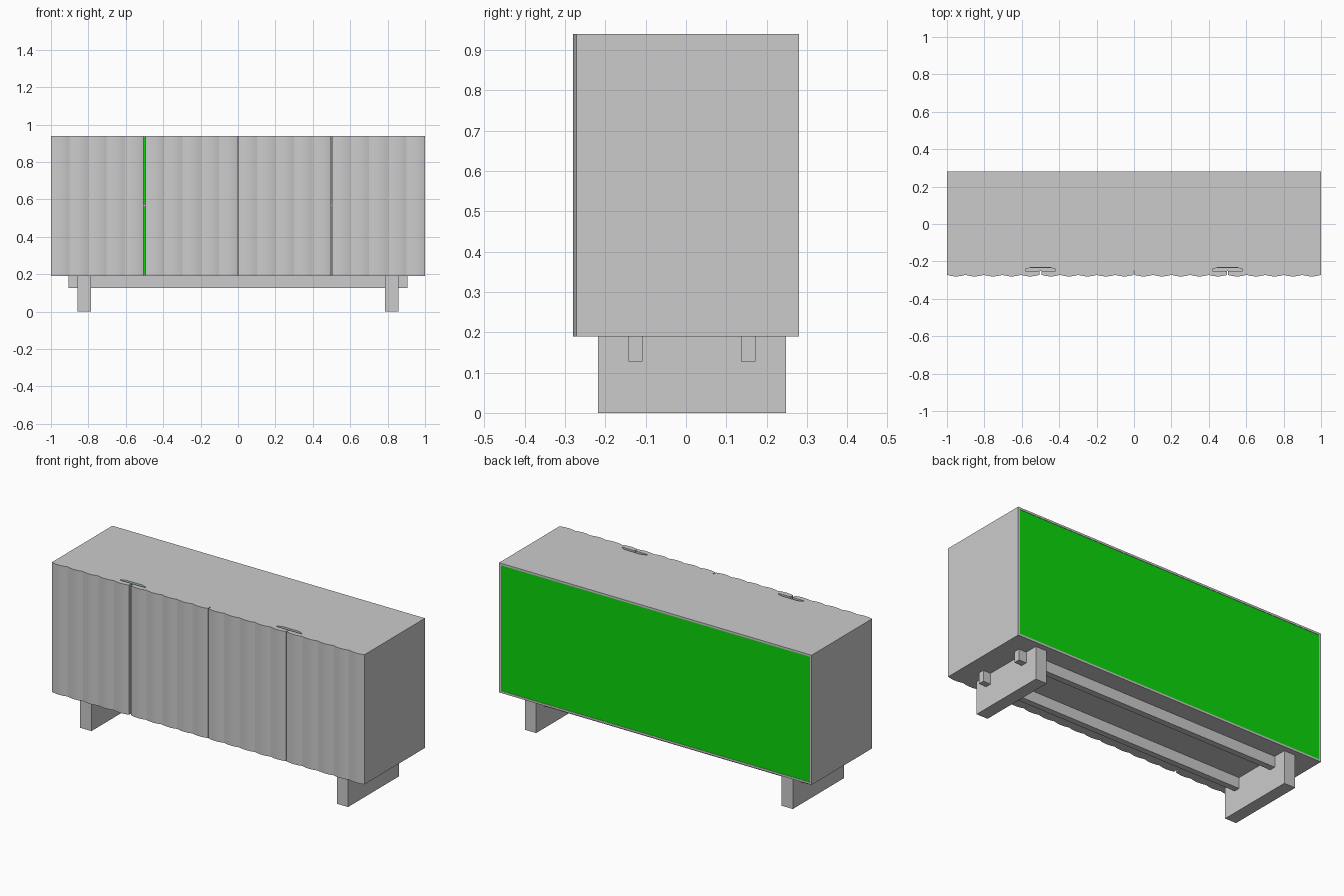
import bpy, bmesh, math

if "Cube" in bpy.data.objects:
    bpy.data.objects.remove(bpy.data.objects["Cube"], do_unlink=True)


def material(name, colour):
    m = bpy.data.materials.new(name)
    m.use_nodes = True
    m.diffuse_color = colour
    m.node_tree.nodes["Principled BSDF"].inputs["Base Color"].default_value = colour
    return m


GREY = material("light grey", (0.6, 0.6, 0.6, 1))
GREEN = material("green", (0.003, 0.68, 0.003, 1))


def prism(name, outline, z0, z1, mat=GREY):
    """Extrude a counter-clockwise floor outline from z0 up to z1."""
    bm = bmesh.new()
    base = bm.faces.new([bm.verts.new((x, y, z0)) for x, y in outline])
    top = bmesh.ops.extrude_face_region(bm, geom=[base])["geom"]
    for v in top:
        if isinstance(v, bmesh.types.BMVert):
            v.co.z = z1
    bmesh.ops.recalc_face_normals(bm, faces=bm.faces)
    me = bpy.data.meshes.new(name)
    bm.to_mesh(me)
    bm.free()
    me.materials.append(mat)
    ob = bpy.data.objects.new(name, me)
    bpy.context.collection.objects.link(ob)
    return ob


def box(name, x0, x1, y0, y1, z0, z1, mat=GREY):
    return prism(name, [(x0, y0), (x1, y0), (x1, y1), (x0, y1)], z0, z1, mat)


BOTTOM, TOP, T = 0.19, 0.94, 0.012
FRONT, BODY_FRONT, BACK = -0.28, -0.25, 0.28
FLUTE_DEPTH, STEPS = 0.008, 8

# Top panel with a finger notch behind each door pair
outline = [(-1, BODY_FRONT)]
for c in (-0.5, 0.5):
    outline += [(c - 0.08, BODY_FRONT), (c - 0.08, -0.242), (c - 0.05, -0.232),
                (c + 0.05, -0.232), (c + 0.08, -0.242), (c + 0.08, BODY_FRONT)]
outline += [(1, BODY_FRONT), (1, BACK), (-1, BACK)]
prism("top_panel", outline, TOP - T, TOP)

# Carcass
box("bottom_panel", -1, 1, BODY_FRONT, BACK, BOTTOM, BOTTOM + T)
for side, s in (("right", -1), ("left", 1)):
    xs = sorted((s, s * (1 - T)))
    box(side + "_side_panel", *xs, BODY_FRONT, BACK, BOTTOM + T, TOP - T)
    xs = sorted((s * T / 2, s * (1 - T)))
    box(side + "_shelf", *xs, -0.235, BACK - T, 0.56, 0.575)
box("divider", -T / 2, T / 2, BODY_FRONT, BACK - T, BOTTOM + T, TOP - T)
box("back_panel", T - 1, 1 - T, BACK - T, BACK - 0.002, BOTTOM + T, TOP - T, GREEN)

# Fluted doors, five convex flutes each
doors = [(-1, -0.506), (-0.494, -0.002), (0.002, 0.498), (0.502, 1)]
for i, (a, b) in enumerate(doors):
    n = 5 * STEPS
    outline = []
    for k in range(n + 1):
        t = 2 * (k % STEPS) / STEPS - 1
        outline.append((a + (b - a) * k / n, FRONT + FLUTE_DEPTH * t * t))
    outline += [(b, BODY_FRONT), (a, BODY_FRONT)]
    door = prism(f"door_{i + 1}", outline, BOTTOM, TOP)
    bpy.ops.object.select_all(action="DESELECT")
    door.select_set(True)
    bpy.context.view_layer.objects.active = door
    bpy.ops.object.shade_smooth_by_angle(angle=math.radians(25))

# Base: two long rails passing through two slab legs
box("front_rail", -0.905, 0.905, -0.143, -0.108, 0.127, BOTTOM)
box("back_rail", -0.905, 0.905, 0.137, 0.173, 0.127, BOTTOM)
for side, s in (("right", -1), ("left", 1)):
    xs = sorted((s * 0.785, s * 0.857))
    box(side + "_leg", *xs, -0.218, 0.248, 0, BOTTOM)
